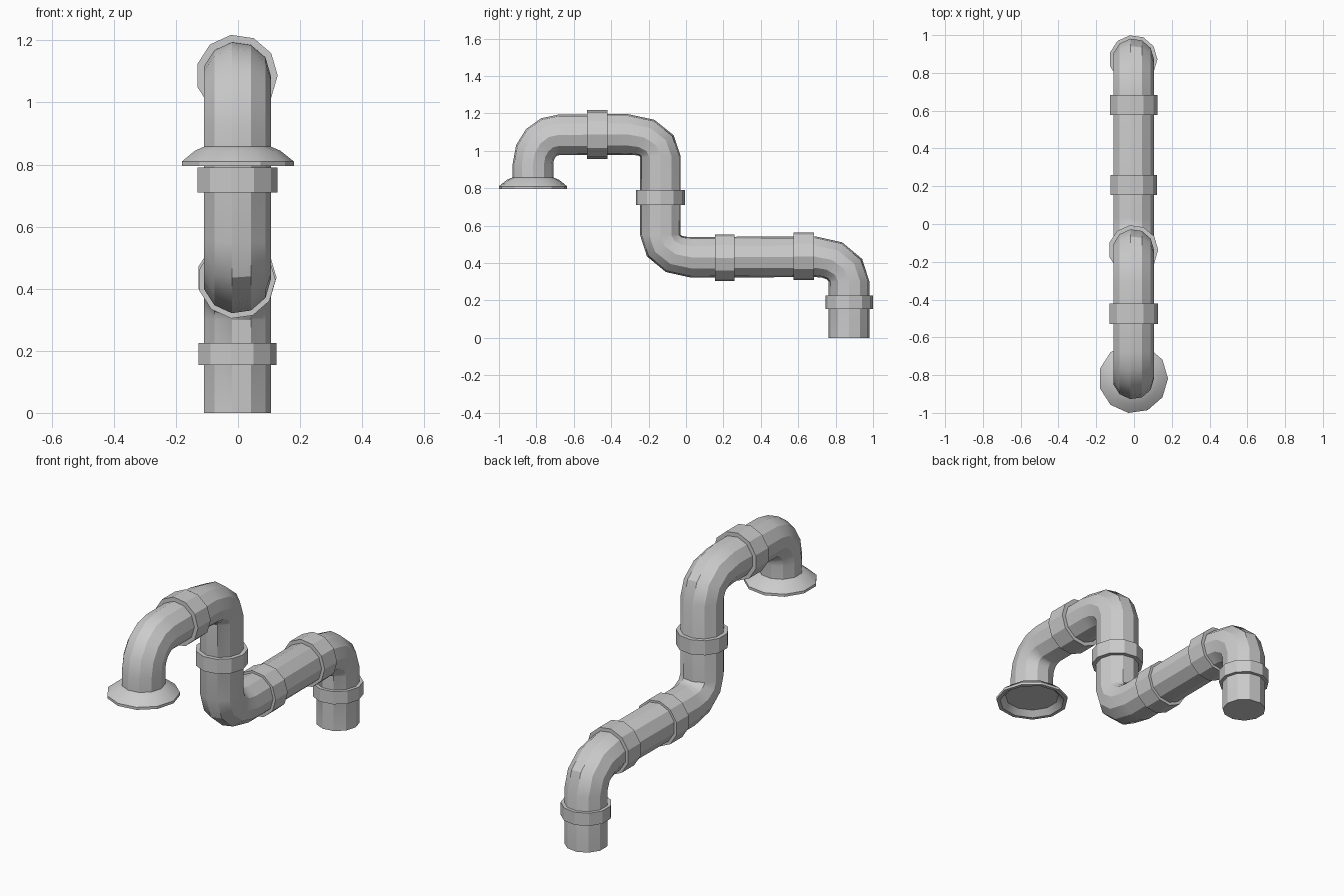
import bpy, bmesh, math
from mathutils import Vector

if "Cube" in bpy.data.objects:
    bpy.data.objects.remove(bpy.data.objects["Cube"])

SIDES = 11
X0 = -0.004
UP, DOWN, BACK = (0, 1), (0, -1), (1, 0)   # directions in the (y, z) plane


def ring(bm, pos, d, r):
    """11-sided ring at (y, z), square to direction d."""
    d = Vector(d).normalized()
    n = Vector((-d.y, d.x))
    out = []
    for i in range(SIDES):
        a = 2 * math.pi * i / SIDES
        s = r * math.sin(a)
        out.append(bm.verts.new((X0 + r * math.cos(a), pos[0] + n.x * s, pos[1] + n.y * s)))
    return out


def loft(name, stations, cap_start=False, cap_end=False, closed=False):
    """Skin a list of (pos, direction, radius) stations."""
    bm = bmesh.new()
    rings = [ring(bm, *s) for s in stations]
    pairs = list(zip(rings, rings[1:]))
    if closed:
        pairs.append((rings[-1], rings[0]))
    for a, b in pairs:
        for i in range(SIDES):
            j = (i + 1) % SIDES
            bm.faces.new((a[i], a[j], b[j], b[i]))
    if cap_start:
        bm.faces.new(rings[0])
    if cap_end:
        bm.faces.new(rings[-1])
    bmesh.ops.recalc_face_normals(bm, faces=bm.faces)
    me = bpy.data.meshes.new(name)
    bm.to_mesh(me)
    bm.free()
    ob = bpy.data.objects.new(name, me)
    bpy.context.collection.objects.link(ob)
    bpy.context.view_layer.objects.active = ob
    bpy.ops.object.select_all(action='DESELECT')
    ob.select_set(True)
    bpy.ops.object.shade_smooth_by_angle(angle=math.radians(31))
    return ob


def bend(p0, d0, p1, d1, steps, r=0.11):
    """Stations of a quarter-ellipse elbow."""
    p0, d0, p1, d1 = map(Vector, (p0, d0, p1, d1))
    a, b = (p1 - p0).dot(d0), (p1 - p0).dot(d1)
    out = []
    for k in range(steps + 1):
        t = math.pi / 2 * k / steps
        out.append((p0 + d0 * a * math.sin(t) + d1 * b * (1 - math.cos(t)),
                    d0 * math.cos(t) + d1 * math.sin(t), r))
    return out


# Main pipe with its four elbows
path = [((-0.818, 0.85), UP, 0.11)]
path += bend((-0.818, 0.93), UP, (-0.68, 1.085), BACK, 4)
path += bend((-0.31, 1.087), BACK, (-0.137, 0.97), DOWN, 3)
path += bend((-0.137, 0.55), DOWN, (0.03, 0.43), BACK, 3)
path += bend((0.69, 0.434), BACK, (0.872, 0.30), DOWN, 3)
path.append(((0.872, 0.0), DOWN, 0.11))
loft("pipe", path, cap_end=True)

# Flared mouth with a recessed underside
profile = [(0.109, 0.858), (0.14, 0.845), (0.184, 0.81), (0.184, 0.796),
           (0.165, 0.796), (0.137, 0.825)]
loft("mouth_flange", [((-0.818, z), UP, r) for r, z in profile], cap_end=True)

# Joint collars: centre, direction, length, radius
collars = [
    ((-0.475, 1.087), BACK, 0.11, 0.132),
    ((-0.137, 0.75), DOWN, 0.08, 0.132),
    ((0.207, 0.428), BACK, 0.105, 0.125),
    ((0.63, 0.436), BACK, 0.108, 0.128),
    ((0.872, 0.19), DOWN, 0.07, 0.128),
]
for n, (c, d, length, r) in enumerate(collars, 1):
    c, h = Vector(c), Vector(d) * length / 2
    loft(f"collar_{n}", [(c - h, d, 0.108), (c - h, d, r), (c + h, d, r), (c + h, d, 0.108)])
